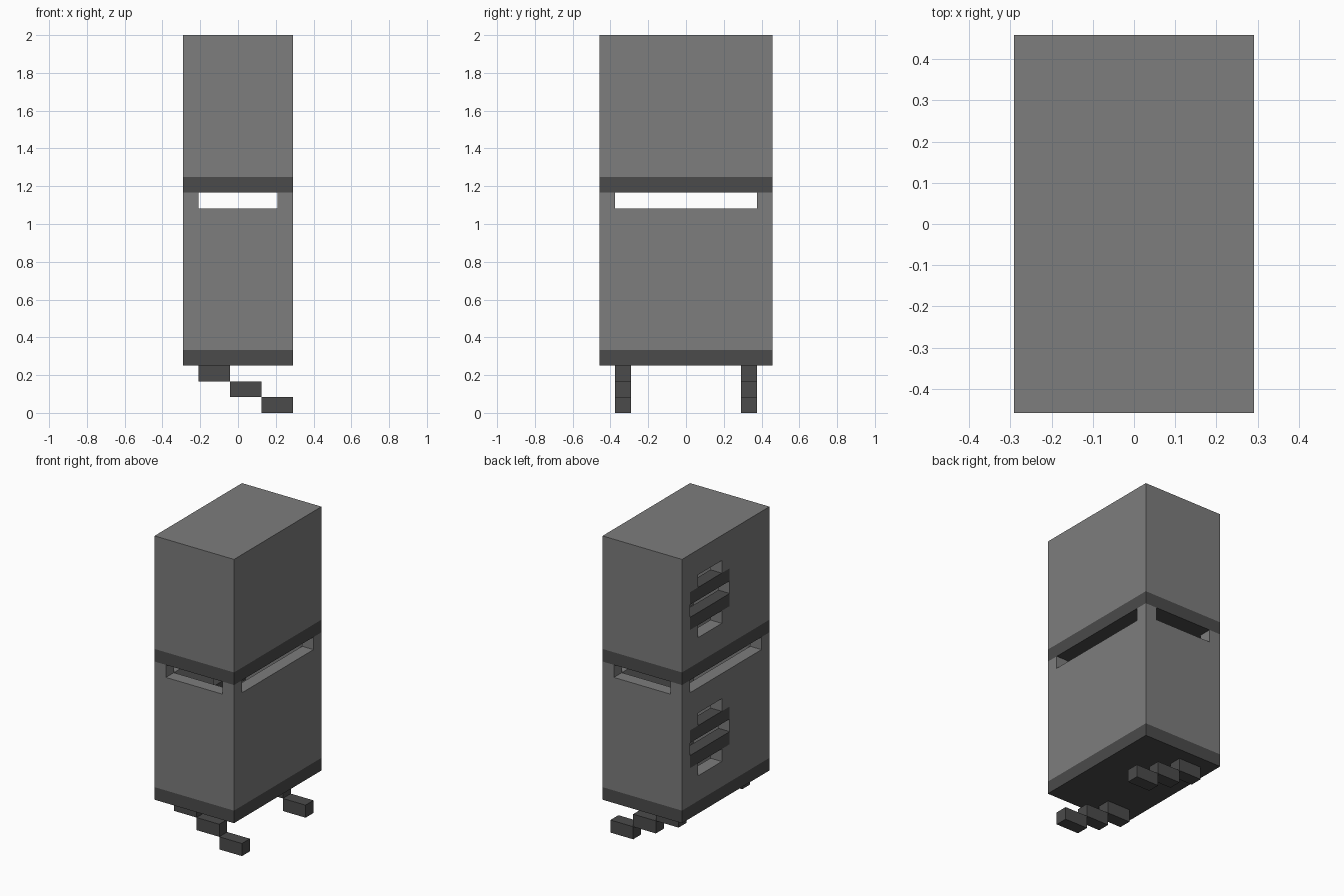
import bpy

if "Cube" in bpy.data.objects:
    bpy.data.objects.remove(bpy.data.objects["Cube"])

U = 1 / 12  # everything sits on a grid of 1/12 unit


def material(name, v):
    m = bpy.data.materials.new(name)
    m.diffuse_color = (v, v, v, 1)
    m.use_nodes = True
    m.node_tree.nodes["Principled BSDF"].inputs["Base Color"].default_value = m.diffuse_color
    return m


LIGHT = material("light grey", 0.205)
DARK = material("dark grey", 0.07)


def box(name, x, y, z, mat=LIGHT):
    """Box from (min, max) ranges in grid units."""
    bpy.ops.mesh.primitive_cube_add(size=1)
    o = bpy.context.object
    o.name = name
    for v in o.data.vertices:
        for i, (a, b) in enumerate((x, y, z)):
            v.co[i] = (a if v.co[i] < 0 else b) * U
    o.data.materials.append(mat)
    return o


def cut(target, x, y, z):
    """Remove a box-shaped volume from the target."""
    c = box("cutter", x, y, z)
    c.hide_render = True
    m = target.modifiers.new("cut", "BOOLEAN")
    m.operation, m.solver, m.object = "DIFFERENCE", "EXACT", c
    bpy.context.view_layer.objects.active = target
    bpy.ops.object.modifier_apply(modifier=m.name)
    bpy.data.objects.remove(c, do_unlink=True)


def vent(wall, name, z):
    """Rounded vent in the left wall with two flush slats."""
    cut(wall, (-5, -2), (0.5, 3.5), (z, z + 5))
    cut(wall, (-5, -2), (-0.5, 4.5), (z + 1, z + 4))
    for i in range(2):
        s = z + 1 + 2 * i
        box(f"{name}_slat_{i + 1}", (-3.5, -2.5), (-0.5, 4.5), (s, s + 1), DARK)


FX, FY = (-3.5, 3.5), (-5.5, 5.5)   # footprint
IX, IY = (-2.5, 2.5), (-4.5, 4.5)   # inside of the walls

# Dark floor slabs
box("lower_floor", FX, FY, (3, 4), DARK)
box("upper_floor", FX, FY, (14, 15), DARK)

# Lower cabinet: hollow, with a slot under the upper floor on all four sides
lower = box("lower_cabinet", FX, FY, (4, 14))
cut(lower, IX, IY, (3, 16))
cut(lower, IX, (-7, 7), (13, 16))
cut(lower, (-5, 5), IY, (13, 16))
vent(lower, "lower_vent", 6)

# Upper cabinet: hollow with a closed top
upper = box("upper_cabinet", FX, FY, (15, 24))
cut(upper, IX, IY, (13, 23))
vent(upper, "upper_vent", 17)

# Stepped feet
for side, y in (("front", -4.5), ("back", 3.5)):
    for i in range(3):
        x = 1.5 - 2 * i
        box(f"{side}_foot_step_{i + 1}", (x, x + 2), (y, y + 1), (i, i + 1), DARK)
